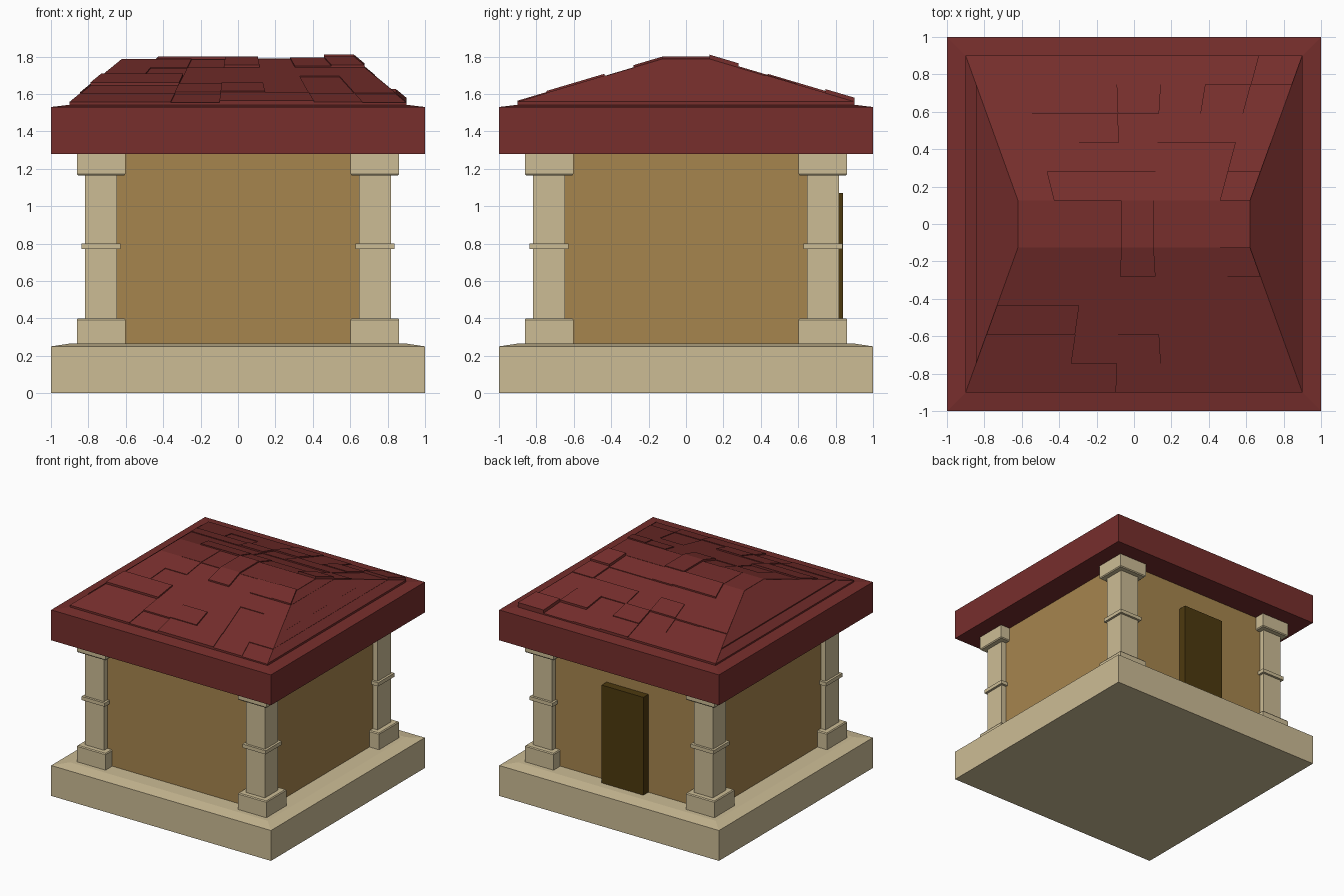
import bpy, bmesh, random
from itertools import product

if "Cube" in bpy.data.objects:
    bpy.data.objects.remove(bpy.data.objects["Cube"])

random.seed(4)


def material(name, rgb):
    m = bpy.data.materials.new(name)
    m.diffuse_color = (*[(c / 255) ** 2.2 for c in rgb], 1)
    m.use_nodes = True
    m.node_tree.nodes["Principled BSDF"].inputs["Base Color"].default_value = m.diffuse_color
    return m


STONE = material("stone", (203, 187, 148))
PLASTER = material("plaster", (165, 132, 79))
TILE = material("roof_red", (118, 50, 48))
WOOD = material("dark_wood", (78, 60, 22))


def finish(bm, name, mat):
    bmesh.ops.recalc_face_normals(bm, faces=bm.faces)
    me = bpy.data.meshes.new(name)
    bm.to_mesh(me)
    bm.free()
    ob = bpy.data.objects.new(name, me)
    me.materials.append(mat)
    bpy.context.collection.objects.link(ob)
    return ob


def loft(bm, rings):
    """Join quad rings bottom to top and cap both ends."""
    rings = [[bm.verts.new(p) for p in r] for r in rings]
    for a, b in zip(rings, rings[1:]):
        for i in range(4):
            j = (i + 1) % 4
            bm.faces.new((a[i], a[j], b[j], b[i]))
    bm.faces.new(rings[0][::-1])
    bm.faces.new(rings[-1])


def rect(hx, hy, z, cx=0, cy=0):
    return [(cx - hx, cy - hy, z), (cx + hx, cy - hy, z),
            (cx + hx, cy + hy, z), (cx - hx, cy + hy, z)]


def stack(name, mat, sections, cx=0, cy=0):
    bm = bmesh.new()
    loft(bm, [rect(hx, hy, z, cx, cy) for hx, hy, z in sections])
    return finish(bm, name, mat)


# Plinth, walls and back door
stack("plinth", STONE, [(1, 1, 0), (1, 1, .25), (.9, .9, .265)])
stack("walls", PLASTER, [(.775, .775, .255), (.775, .775, 1.29)])
stack("back_door", WOOD, [(.19, .04, .26), (.19, .04, 1.07)], cx=-.01, cy=.80)

# Corner columns: foot, shaft, ring and capital
for sx, sy in product((-1, 1), repeat=2):
    c = dict(cx=.732 * sx, cy=.732 * sy)
    stack("column_foot", STONE, [(.13, .13, .255), (.13, .13, .392), (.124, .124, .40)], **c)
    stack("column_shaft", STONE, [(.086, .086, .39), (.086, .086, 1.18)], **c)
    stack("column_ring", STONE, [(.105, .105, .77), (.105, .105, .80)], **c)
    stack("column_capital", STONE, [(.124, .124, 1.165), (.13, .13, 1.173), (.13, .13, 1.285)], **c)

# Eave slab and hipped roof core
stack("eave_slab", TILE, [(1, 1, 1.28), (1, 1, 1.53), (.9, .9, 1.542)])
stack("roof_core", TILE, [(.9, .9, 1.535), (.9, .9, 1.55), (.62, .125, 1.78)])

# Roof tiles: cells on each slope, each lifted by a small random amount
ROWS = 5
COLS = [-1, -.69, -.40, -.11, .17, .45, .74, 1]


def slope(t):
    """Half width, half depth and height at a fraction up the roof."""
    return .9 - .28 * t, .9 - .775 * t, 1.55 + .23 * t


def tile(bm, point, t0, t1, u0, u1, lift):
    corners = [point(u0, t0), point(u1, t0), point(u1, t1), point(u0, t1)]
    loft(bm, [[(x, y, z + d) for x, y, z in corners] for d in (-.012, lift)])


def long_side(s):
    def point(u, t):
        hx, hy, z = slope(t)
        return u * hx, s * hy, z
    return point


def short_side(s):
    def point(u, t):
        hx, hy, z = slope(t)
        return s * hx, u * hy, z
    return point


for name, s in (("front", -1), ("back", 1)):
    bm = bmesh.new()
    for r in range(ROWS):
        for u0, u1 in zip(COLS, COLS[1:]):
            lift = random.choice((.003, .008, .008, .014, .02))
            if s > 0 and u0 == .74 and r in (0, ROWS - 1):
                lift = .03
            tile(bm, long_side(s), r / ROWS, (r + 1) / ROWS, u0, u1, lift)
    finish(bm, name + "_tiles", TILE)

for name, s in (("left", -1), ("right", 1)):
    bm = bmesh.new()
    for r in range(ROWS):
        tile(bm, short_side(s), r / ROWS, (r + 1) / ROWS, -1, 1, random.uniform(.004, .014))
    finish(bm, name + "_tiles", TILE)

# Ridge cap tiles
bm = bmesh.new()
for (u0, u1), top in zip(zip(COLS, COLS[1:]), (1.788, 1.79, 1.787, 1.80, 1.79, 1.79, 1.79)):
    cx, hx = .31 * (u0 + u1), .31 * (u1 - u0)
    loft(bm, [rect(hx, .125, z, cx) for z in (1.765, top)])
finish(bm, "ridge_tiles", TILE)
